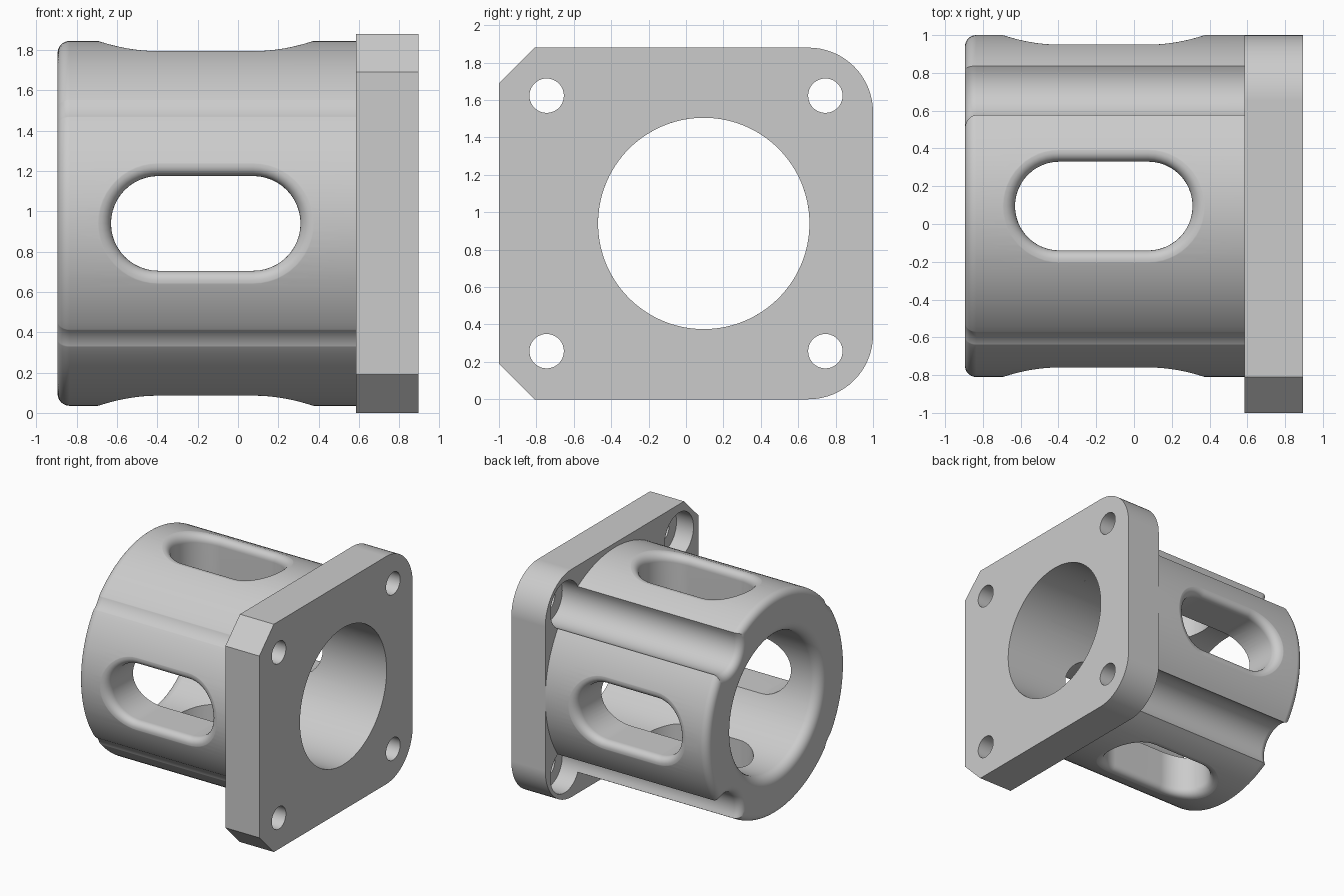
import bpy, bmesh, math
from math import sin, cos, pi

cube = bpy.data.objects.get("Cube")
if cube:
    bpy.data.objects.remove(cube, do_unlink=True)

CY, CZ = 0.095, 0.94            # sleeve axis
R, BORE = 0.905, 0.565          # sleeve outer and bore radius
X0, X1, X2 = -0.895, 0.585, 0.895
BOLTS = [(y, z) for y in (-0.745, 0.745) for z in (0.257, 1.623)]
HOLE, SEAT = 0.092, 0.188       # bolt hole and bolt head radius

grey = bpy.data.materials.new("light grey")
grey.use_nodes = True
grey.diffuse_color = (0.6, 0.6, 0.6, 1)
grey.node_tree.nodes["Principled BSDF"].inputs["Base Color"].default_value = (0.6, 0.6, 0.6, 1)


def loft(name, rings, closed=False):
    """Skin equal-length rings; cap the ends, or join last to first if closed."""
    bm = bmesh.new()
    rows = [[bm.verts.new(p) for p in ring] for ring in rings]
    n = len(rows[0])
    pairs = list(zip(rows, rows[1:]))
    if closed:
        pairs.append((rows[-1], rows[0]))
    else:
        bm.faces.new(rows[0])
        bm.faces.new(rows[-1])
    for a, b in pairs:
        for i in range(n):
            j = (i + 1) % n
            bm.faces.new((a[i], a[j], b[j], b[i]))
    bmesh.ops.recalc_face_normals(bm, faces=bm.faces)
    mesh = bpy.data.meshes.new(name)
    bm.to_mesh(mesh)
    bm.free()
    mesh.materials.append(grey)
    ob = bpy.data.objects.new(name, mesh)
    bpy.context.collection.objects.link(ob)
    return ob


def prism(name, outline, xa, xb):
    return loft(name, [[(x, y, z) for y, z in outline] for x in (xa, xb)])


def circle(cy, cz, r, n=64):
    return [(cy + r * cos(2 * pi * i / n), cz + r * sin(2 * pi * i / n)) for i in range(n)]


def cut(target, cutter):
    cutter.hide_render = True
    mod = target.modifiers.new("cut", 'BOOLEAN')
    mod.operation, mod.solver, mod.object = 'DIFFERENCE', 'EXACT', cutter
    bpy.context.view_layer.objects.active = target
    bpy.ops.object.modifier_apply(modifier=mod.name)
    bpy.data.objects.remove(cutter, do_unlink=True)


def finish(ob):
    bpy.ops.object.select_all(action='DESELECT')
    ob.select_set(True)
    bpy.context.view_layer.objects.active = ob
    bpy.ops.object.shade_smooth_by_angle(angle=math.radians(30))
    mod = ob.modifiers.new("even shading", 'WEIGHTED_NORMAL')
    mod.keep_sharp = True


# Flange: square plate, two chamfered and two rounded corners
CH, CR, H = 0.19, 0.345, 1.88
outline = [(-1 + CH, H), (-1, H - CH), (-1, CH), (-1 + CH, 0)]
for cz, start in ((CR, -pi / 2), (H - CR, 0)):
    for i in range(17):
        t = start + i * pi / 32
        outline.append((1 - CR + CR * cos(t), cz + CR * sin(t)))
flange = prism("mounting_flange", outline, X1, X2)
cut(flange, prism("bore_cutter", circle(CY, CZ, BORE, 120), X1 - 0.1, X2 + 0.1))
for y, z in BOLTS:
    cut(flange, prism("hole_cutter", circle(y, z, HOLE, 40), X1 - 0.1, X2 + 0.1))
    cut(flange, prism("seat_cutter", circle(y, z, SEAT), X1 - 0.1, X1 + 0.155))
finish(flange)


def section(d):
    """Sleeve outline with four bolt grooves, inset by d."""
    ro, rg, spans = R - d, SEAT + d, []
    for by, bz in BOLTS:
        D = math.hypot(by - CY, bz - CZ)
        phi = math.atan2(bz - CZ, by - CY) % (2 * pi)
        a = math.acos((D * D + ro * ro - rg * rg) / (2 * D * ro))
        b = math.acos((D * D + rg * rg - ro * ro) / (2 * D * rg))
        spans.append((phi, a, b, by, bz))
    spans.sort()
    pts = []
    for k, (phi, a, b, by, bz) in enumerate(spans):
        for i in range(17):
            t = phi + pi + b * (1 - i / 8)
            pts.append((by + rg * cos(t), bz + rg * sin(t)))
        nxt = spans[(k + 1) % 4]
        s, e = phi + a, nxt[0] - nxt[1] + (2 * pi if k == 3 else 0)
        for i in range(1, 28):
            t = s + (e - s) * i / 28
            pts.append((CY + ro * cos(t), CZ + ro * sin(t)))
    return pts


# Sleeve: grooved tube with rounded outer and inner rims at the open end
base = section(0)
angles = [math.atan2(z - CZ, y - CY) for y, z in base]
rings = [[(X1, y, z) for y, z in base]]
F, FB, STEPS = 0.06, 0.08, 8
for i in range(STEPS + 1):
    t = i * pi / 2 / STEPS
    rings.append([(X0 + F * (1 - sin(t)), y, z) for y, z in section(F * (1 - cos(t)))])
for i in range(STEPS + 1):
    t = i * pi / 2 / STEPS
    x, r = X0 + FB * (1 - cos(t)), BORE + FB * (1 - sin(t))
    rings.append([(x, CY + r * cos(a), CZ + r * sin(a)) for a in angles])
rings.append([(X1, CY + BORE * cos(a), CZ + BORE * sin(a)) for a in angles])
sleeve = loft("slotted_sleeve", rings, closed=True)


def slot_cutter(direction):
    """Radial stadium cutter whose mouth flares into a rounded edge."""
    half, straight, mid, f = 0.235, 0.235, -0.16, 0.075

    def ring(offset, height):
        pts = []
        for side in (0, 1):
            for i in range(25):
                t = -pi / 2 + pi * side + i * pi / 24
                x = mid + (straight if side == 0 else -straight) + (half + offset) * cos(t)
                lat = (half + offset) * sin(t)
                h = height(lat)
                pts.append((x, CY + h * cos(direction) - lat * sin(direction),
                            CZ + h * sin(direction) + lat * cos(direction)))
        return pts

    rows = [ring(0, lambda lat: 0.3)]
    for i in range(9):
        t = i * pi / 16
        depth = f * (1 - sin(t)) - (0.002 if i == 8 else 0)
        rows.append(ring(f * (1 - cos(t)), lambda lat, d=depth: math.sqrt(R * R - lat * lat) - d))
    rows.append(ring(f, lambda lat: 1.1))
    return loft("slot_cutter", rows)


for k in range(4):
    cut(sleeve, slot_cutter(k * pi / 2))
finish(sleeve)
